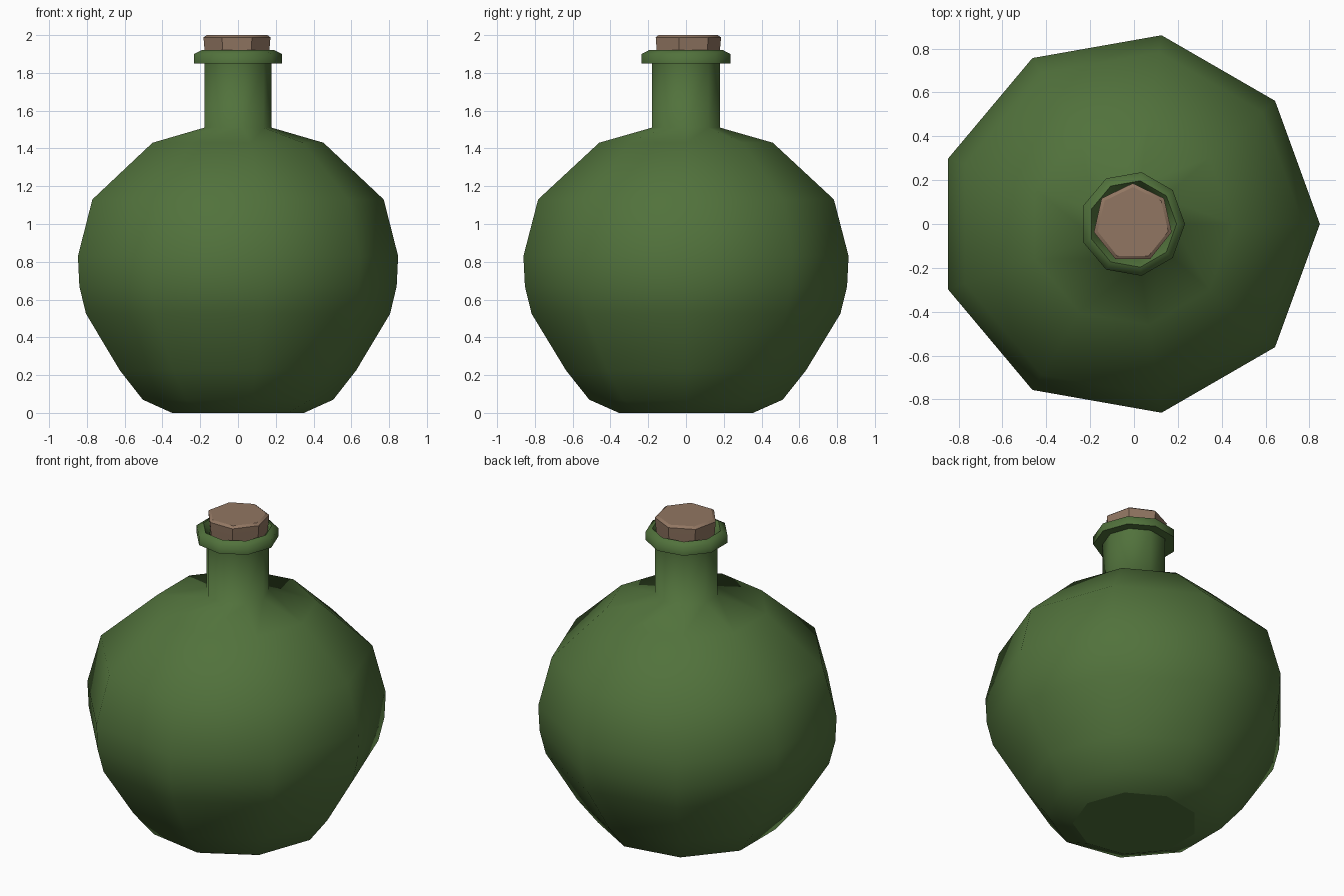
import bpy, bmesh, math

cube = bpy.data.objects.get("Cube")
if cube:
    bpy.data.objects.remove(cube, do_unlink=True)


def make_material(name, color):
    mat = bpy.data.materials.new(name)
    mat.use_nodes = True
    mat.diffuse_color = color
    mat.node_tree.nodes["Principled BSDF"].inputs["Base Color"].default_value = color
    return mat


def lathe(name, profile, sides, start, shift, mat, angle):
    """Stack rings from (radius, z) points; shift moves each ring by its radius."""
    bm = bmesh.new()
    rings = []
    for r, z in profile:
        ring = []
        for i in range(sides):
            a = start + math.tau * i / sides
            ring.append(bm.verts.new((shift[0] * r + r * math.cos(a),
                                      shift[1] * r + r * math.sin(a), z)))
        rings.append(ring)
    for low, high in zip(rings, rings[1:]):
        for i in range(sides):
            j = (i + 1) % sides
            bm.faces.new((low[i], low[j], high[j], high[i]))
    bm.faces.new(rings[0][::-1])
    bm.faces.new(rings[-1])
    mesh = bpy.data.meshes.new(name)
    bm.to_mesh(mesh)
    bm.free()
    mesh.materials.append(mat)
    obj = bpy.data.objects.new(name, mesh)
    bpy.context.collection.objects.link(obj)
    bpy.ops.object.select_all(action='DESELECT')
    obj.select_set(True)
    bpy.context.view_layer.objects.active = obj
    bpy.ops.object.shade_smooth_by_angle(angle=math.radians(angle))
    # End caps stay flat
    for poly in mesh.polygons:
        if len(poly.vertices) == sides:
            poly.use_smooth = False
    return obj


glass = make_material("green glass", (0.083, 0.168, 0.045, 1))
cork = make_material("cork", (0.285, 0.182, 0.122, 1))

# Bottle: base, round belly, shoulder, neck, lip and inner mouth
bottle_profile = [
    (0.36, 0), (0.52, 0.07), (0.645, 0.225), (0.83, 0.525), (0.866, 0.67),
    (0.874, 0.83), (0.795, 1.13), (0.467, 1.43), (0.184, 1.51),
    (0.184, 1.85), (0.24, 1.85), (0.24, 1.9), (0.2, 1.92),
    (0.165, 1.87), (0.15, 1.8),
]
lathe("bottle", bottle_profile, 9, 0, (-0.03, 0), glass, 80)

# Stopper: tapered, with a slightly rounded top edge
stopper_profile = [(0.165, 1.82), (0.176, 1.92), (0.182, 1.988), (0.165, 2.0)]
lathe("stopper", stopper_profile, 7, math.pi / 2, (-0.03, 0.02), cork, 40)
